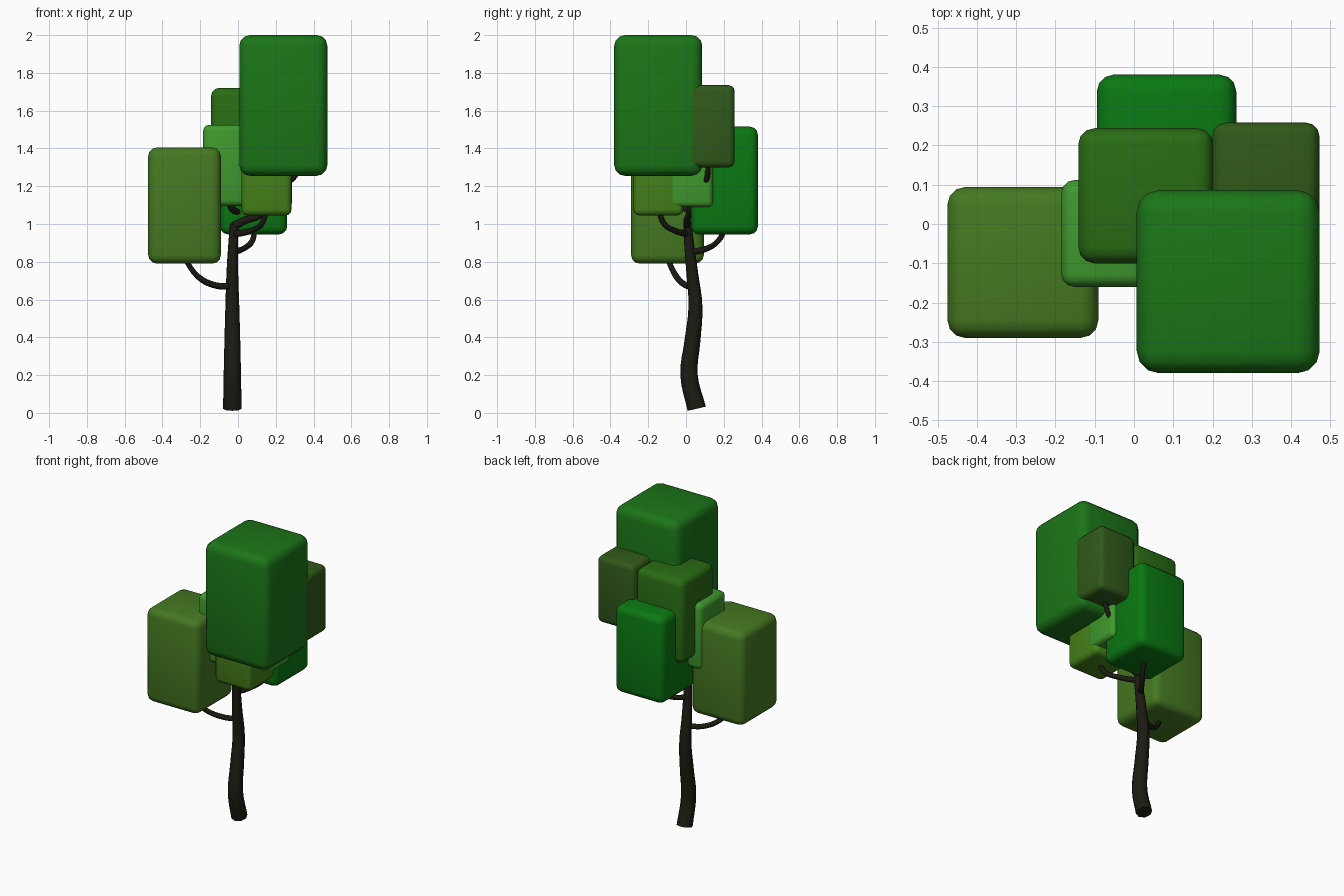
import bpy
from math import radians


def material(name, rgb):
    m = bpy.data.materials.new(name)
    m.diffuse_color = (*rgb, 1)
    return m


# Leaf blocks: rounded boxes, square in plan
def leaf_block(name, x, y, z0, z1, w, rgb):
    bpy.ops.mesh.primitive_cube_add(size=1, location=(x, y, (z0 + z1) / 2))
    ob = bpy.context.object
    ob.name = name
    ob.scale = (w, w, z1 - z0)
    bpy.ops.object.transform_apply(location=False, rotation=False, scale=True)
    bev = ob.modifiers.new("round", 'BEVEL')
    bev.width = 0.12 * w
    bev.segments = 3
    bpy.ops.object.modifier_apply(modifier="round")
    bpy.ops.object.shade_smooth_by_angle(angle=radians(35))
    ob.data.materials.append(material(name + "_green", rgb))


# Trunk and branches: tapered round curves, points are (x, y, z, radius)
bark = material("bark", (0.012, 0.011, 0.006))


def limb(name, pts):
    cu = bpy.data.curves.new(name, 'CURVE')
    cu.dimensions = '3D'
    cu.bevel_depth = 1
    cu.bevel_resolution = 2
    cu.resolution_u = 4
    cu.use_fill_caps = True
    sp = cu.splines.new('BEZIER')
    sp.bezier_points.add(len(pts) - 1)
    for bp, (x, y, z, r) in zip(sp.bezier_points, pts):
        bp.co = (x, y, z)
        bp.radius = r
        bp.handle_left_type = bp.handle_right_type = 'AUTO'
    cu.materials.append(bark)
    ob = bpy.data.objects.new(name, cu)
    bpy.context.collection.objects.link(ob)


leaf_block("top_leaves", 0.24, -0.147, 1.255, 2.0, 0.466, (0.011, 0.18, 0.009))
leaf_block("left_leaves", -0.283, -0.098, 0.79, 1.405, 0.385, (0.06, 0.19, 0.015))
leaf_block("light_leaves", -0.049, -0.024, 1.095, 1.525, 0.272, (0.05, 0.32, 0.027))
leaf_block("middle_leaves", 0.03, 0.072, 1.17, 1.72, 0.344, (0.022, 0.15, 0.007))
leaf_block("right_leaves", 0.336, 0.122, 1.30, 1.735, 0.272, (0.03, 0.1, 0.01))
leaf_block("back_leaves", 0.083, 0.203, 0.945, 1.515, 0.355, (0.003, 0.19, 0.006))
leaf_block("front_leaves", 0.151, -0.147, 1.045, 1.465, 0.265, (0.06, 0.22, 0.01))
leaf_block("inner_leaves", 0.172, 0.028, 1.09, 1.45, 0.23, (0.05, 0.32, 0.025))

limb("trunk", [(-0.03, 0.057, 0.022, 0.049), (-0.03, 0.016, 0.2, 0.046),
               (-0.03, 0.034, 0.38, 0.042), (-0.03, 0.05, 0.56, 0.037),
               (-0.03, 0.033, 0.74, 0.031), (-0.025, 0.016, 0.9, 0.026),
               (-0.02, 0.008, 1.0, 0.022)])
limb("left_branch", [(-0.03, 0.035, 0.67, 0.018), (-0.12, 0.0, 0.675, 0.017),
                     (-0.21, -0.05, 0.72, 0.016), (-0.285, -0.1, 0.82, 0.014)])
limb("back_branch", [(-0.03, 0.02, 0.85, 0.018), (0.03, 0.11, 0.87, 0.016),
                     (0.075, 0.17, 0.91, 0.015), (0.09, 0.21, 0.98, 0.014)])
limb("front_branch", [(-0.025, 0.012, 0.945, 0.018), (0.07, -0.06, 0.965, 0.016),
                      (0.125, -0.115, 1.0, 0.015), (0.15, -0.145, 1.07, 0.014)])
limb("inner_branch", [(-0.022, 0.01, 0.99, 0.022), (0.04, 0.005, 1.02, 0.019),
                      (0.12, 0.015, 1.05, 0.017), (0.17, 0.028, 1.12, 0.015)])
limb("light_branch", [(0.01, 0.05, 1.06, 0.018), (-0.03, 0.0, 1.08, 0.018),
                      (-0.05, -0.024, 1.12, 0.016)])
limb("right_branch", [(0.2, 0.08, 1.2, 0.016), (0.29, 0.11, 1.24, 0.015),
                      (0.33, 0.118, 1.32, 0.014)])
